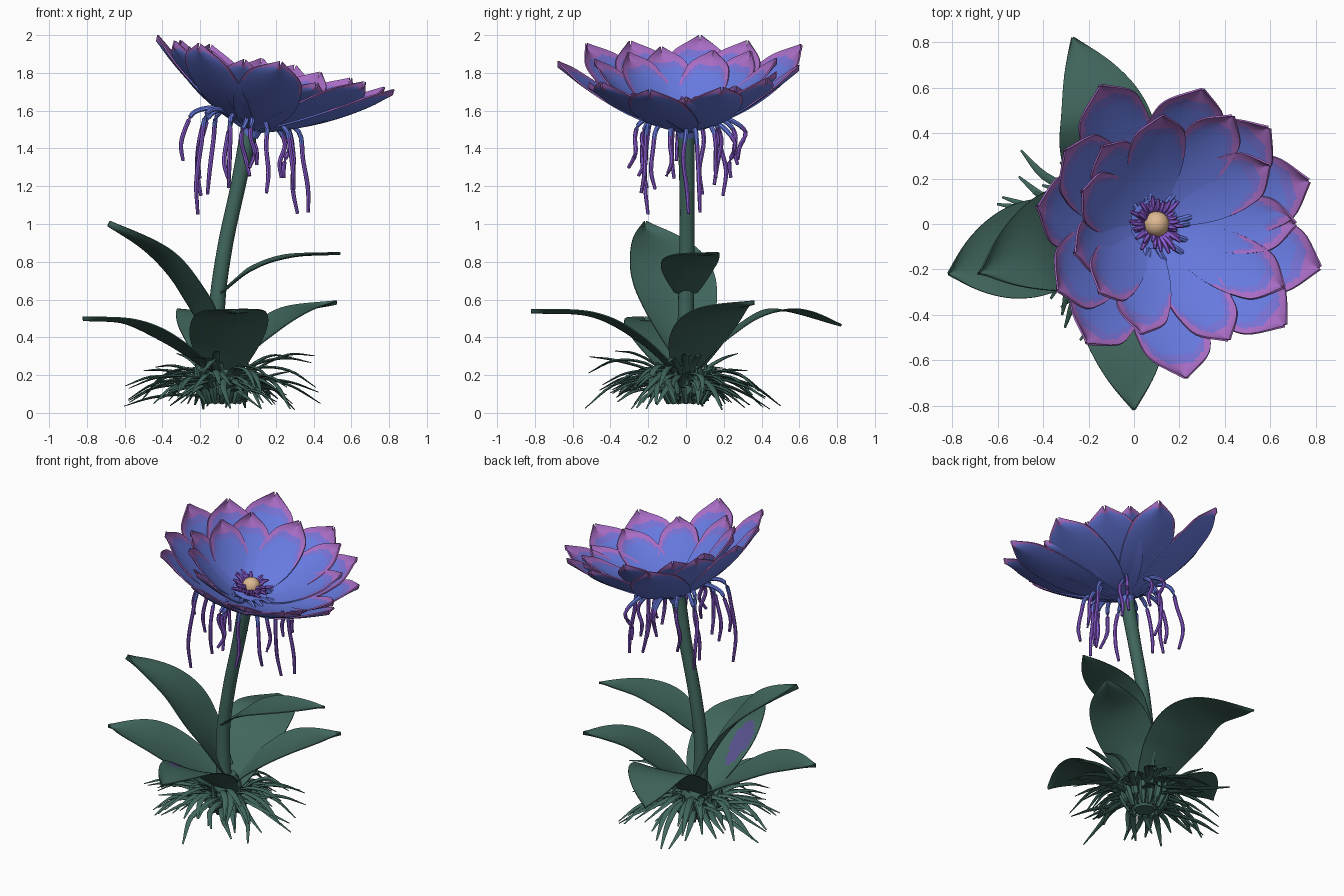
import bpy, math, random
from mathutils import Vector, Matrix

if "Cube" in bpy.data.objects:
    bpy.data.objects.remove(bpy.data.objects["Cube"])

random.seed(4)
V = Vector


def material(name, r, g, b):
    m = bpy.data.materials.new(name)
    lin = [((c / 255 + 0.055) / 1.055) ** 2.4 for c in (r, g, b)]
    m.diffuse_color = (*lin, 1)
    m.use_nodes = True
    m.node_tree.nodes["Principled BSDF"].inputs["Base Color"].default_value = m.diffuse_color
    return m


GREEN = material("leaf green", 64, 102, 93)
BLUE = material("petal blue", 103, 122, 224)
PERI = material("petal periwinkle", 118, 113, 212)
PINK = material("petal pink purple", 168, 108, 196)
PURPLE = material("tendril purple", 138, 90, 208)
CREAM = material("cream", 222, 184, 145)
SPOT = material("leaf purple", 86, 80, 138)


def spline(p, t):
    """Smooth curve through evenly spaced points or numbers, t in 0..1."""
    n = len(p) - 1
    i = min(int(t * n), n - 1)
    f = t * n - i
    a = p[i - 1] if i else p[0] * 2 - p[1]
    d = p[i + 2] if i + 2 <= n else p[n] * 2 - p[n - 1]
    b, c = p[i], p[i + 1]
    return (b * 2 + (c - a) * f + (a * 2 - b * 5 + c * 4 - d) * f * f
            + (b * 3 - a - c * 3 + d) * f ** 3) * 0.5


class Part:
    def __init__(self):
        self.v, self.f, self.m = [], [], []

    def grid(self, rows, pick=lambda u, v: 0, closed=False):
        o, n, k = len(self.v), len(rows), len(rows[0])
        for r in rows:
            self.v += [tuple(q) for q in r]
        cols = k if closed else k - 1
        for i in range(n - 1):
            for j in range(cols):
                j2 = (j + 1) % k
                self.f.append((o + i * k + j, o + i * k + j2,
                               o + (i + 1) * k + j2, o + (i + 1) * k + j))
                self.m.append(pick((i + 0.5) / (n - 1), 2 * (j + 0.5) / cols - 1))
        if closed:
            self.f += [tuple(o + j for j in reversed(range(k))),
                       tuple(o + (n - 1) * k + j for j in range(k))]
            self.m += [pick(0, 0), pick(1, 0)]

    def tube(self, pts, radii, steps=16, sides=8, pick=lambda u, v: 0, flat=1):
        rows = []
        for i in range(steps + 1):
            t = i / steps
            c = spline(pts, t)
            d = (spline(pts, min(1, t + .01)) - spline(pts, max(0, t - .01))).normalized()
            ref = V((0, 0, 1)) if abs(d.z) < .9 else V((1, 0, 0))
            a = d.cross(ref).normalized()
            b = a.cross(d)
            r = max(spline(radii, t), .001)
            rows.append([c + (a * math.cos(w) + b * math.sin(w) * flat) * r
                         for w in (-2 * math.pi * j / sides for j in range(sides))])
        self.grid(rows, pick, True)

    def finish(self, name, mats, thick=0, under=0):
        """thick makes a shell; under shifts the slot used on its lower side."""
        me = bpy.data.meshes.new(name)
        me.from_pydata(self.v, [], self.f)
        for m in mats:
            me.materials.append(m)
        me.polygons.foreach_set("material_index", self.m)
        ob = bpy.data.objects.new(name, me)
        bpy.context.collection.objects.link(ob)
        bpy.ops.object.select_all(action='DESELECT')
        ob.select_set(True)
        bpy.context.view_layer.objects.active = ob
        if thick:
            s = ob.modifiers.new("thickness", 'SOLIDIFY')
            s.thickness, s.offset, s.material_offset = thick, 0, under
            bpy.ops.object.modifier_apply(modifier=s.name)
        bpy.ops.object.shade_smooth_by_angle(angle=math.radians(50))
        return ob


# Stem
stem = Part()
stem.tube([V(p) for p in ((-.09, 0, .12), (-.11, 0, .35), (-.108, 0, .6), (-.065, .005, .9),
                          (0, .005, 1.2), (.06, 0, 1.5))],
          [.05, .046, .042, .04, .04, .046], 30, 16)
stem.finish("stem", [GREEN])

# Leaves: centre line, half width, cup
LEAF = [.4, .68, .9, 1, .98, .82, .5, .02]
leaves = {
    "leaf_left_tall": (((-.1, 0, .3), (-.24, -.05, .59), (-.42, -.11, .82), (-.69, -.22, .99)), .23, .03),
    "leaf_left_low": (((-.1, -.02, .18), (-.35, -.08, .36), (-.58, -.15, .47), (-.82, -.22, .49)), .21, .02),
    "leaf_front": (((-.08, -.03, .18), (-.06, -.25, .38), (-.03, -.5, .51), (0, -.82, .53)), .205, .02),
    "leaf_back": (((-.08, .03, .2), (-.1, .25, .42), (-.14, .5, .54), (-.27, .82, .46)), .215, .01),
    "leaf_right": (((-.06, 0, .2), (.12, .08, .4), (.31, .19, .53), (.52, .36, .575)), .185, .02),
    "leaf_upper": (((-.09, 0, .63), (.08, .01, .76), (.28, .05, .825), (.54, .16, .84)), .15, .01),
}
for name, (pts, half, cup) in leaves.items():
    p = [V(q) for q in pts]
    rows = []
    for i in range(33):
        t = i / 32
        d = spline(p, min(1, t + .02)) - spline(p, max(0, t - .02))
        side = d.cross(V((0, 0, 1))).normalized()
        up = side.cross(d).normalized()
        w = max(.003, half * spline(LEAF, t))
        rows.append([spline(p, t) + side * w * s + up * (cup * s * s)
                     for s in (j / 10 - 1 for j in range(21))])
    spot = (lambda u, v: int(((u - .46) / .2) ** 2 + ((v - .6) / .28) ** 2 < 1)) \
        if name == "leaf_front" else (lambda u, v: 0)
    leaf = Part()
    leaf.grid(rows, spot)
    leaf.finish(name, [GREEN, SPOT, GREEN, GREEN], .006, 2)

# Drooping blades around the base
grass = Part()
for i in range(80):
    a = i * 2.39996 + random.uniform(-.2, .2)
    z0 = random.uniform(.08, .2)
    R = random.uniform(.27, .54)
    z3 = random.uniform(.015, .15) if i % 7 else random.uniform(.2, .34)
    lift = random.uniform(.02, .08)
    pts = []
    for f, z in ((.14, z0), (.4, z0 * .7 + z3 * .3 + lift), (.72, z0 * .35 + z3 * .65 + lift), (1, z3)):
        a += random.uniform(-.13, .13)
        pts.append(V((-.085 + R * f * math.cos(a), -.02 + R * f * math.sin(a), z)))
    grass.tube(pts, [.016, .02, .018, .005], 12, 6, flat=.4)
grass.finish("base_grass", [GREEN])

# Crown and sheaths at the foot of the stem
crown = Part()
crown.tube([V((-.085, 0, z)) for z in (.05, .12, .2, .29)], [.06, .1, .1, .06], 10, 18)
for i in range(16):
    a = i * math.tau / 16
    d = V((math.cos(a), math.sin(a), 0))
    top = random.uniform(.2, .27)
    crown.tube([V((-.085, 0, z)) + d * r for r, z in ((.09, .05), (.13, .14), (.15, top))],
               [.012, .024, .006], 6, 6)
crown.finish("base_crown", [GREEN])

# Flower head frame, tilted toward +x
TILT = Matrix.Translation((.07, 0, 1.5)) @ Matrix.Rotation(math.radians(15), 4, 'Y')
PETAL = [.28, .53, .76, .93, 1, .97, .78, .04]


def petal(part, az, R, H, half, h0):
    rot = Matrix.Rotation(math.radians(az), 4, 'Z')
    rows = []
    for i in range(33):
        u = i / 32
        w = max(.003, half * spline(PETAL, u))
        r, h = .03 + (R - .03) * u, h0 + (H - h0) * (.55 * u + .45 * u * u)
        rows.append([TILT @ rot @ V((r, w * s, h + .03 * s * s * u))
                     for s in (1 - j / 11 for j in range(23))])

    def pick(u, v):  # pink margin fading toward the base, thin on the lower side
        side, tip = (1 - abs(v)) * half * spline(PETAL, u), (1 - u) * R
        k = max(0, min(1, (u - .5) / .4))
        d = min(side * 1.5, tip)
        return 2 if d < .022 * k else 3 if d < .055 * k else 1 if d < .11 * k else 0
    part.grid(rows, pick)


# Slots 0-3 are the upper side, 4-7 the lower side
PETALS = [BLUE, PERI, PINK, PINK, BLUE, BLUE, PINK, BLUE]
outer = Part()
for az, R, H in ((17, .65, .37), (-16, .70, .37), (-41, .68, .37), (-85, .68, .36), (-126, .65, .34),
                 (-150, .59, .32), (173, .61, .325), (146, .58, .33), (118, .69, .35), (77, .61, .36), (44, .61, .37)):
    petal(outer, az, R, H, .17, 0)
outer.finish("outer_petals", PETALS, .008, 4)

inner = Part()
for az, R, H in ((0, .58, .30), (-28, .59, .31), (-62, .58, .30), (-105, .5, .32), (60, .55, .36),
                 (95, .48, .35), (132, .46, .32), (160, .42, .3), (197, .45, .31), (224, .44, .31), (30, .52, .33)):
    petal(inner, az, R, H, .13, .03)
inner.finish("inner_petals", PETALS, .008, 4)

# Calyx under the flower
calyx = Part()
calyx.tube([TILT @ V((0, 0, h)) for h in (-.04, 0, .04, .08)], [.045, .058, .085, .11], 8, 20)
calyx.finish("calyx", [BLUE])

# Centre button
bpy.ops.mesh.primitive_uv_sphere_add(segments=24, ring_count=14, radius=.056,
                                     location=TILT @ V((0, 0, .115)))
button = bpy.context.object
button.name = "centre_button"
button.data.materials.append(CREAM)
bpy.ops.object.shade_smooth_by_angle()

# Stamens around the button
stamens = Part()
for i in range(36):
    a = i * math.tau / 36 + random.uniform(-.08, .08)
    R, h = random.uniform(.08, .14), random.uniform(.1, .15)
    stamens.tube([TILT @ V((math.cos(a) * r, math.sin(a) * r, z))
                  for r, z in ((.03, .06), (R * .65, h * .9), (R, h))], [.012, .013, .007], 6, 6)
stamens.finish("stamens", [PURPLE])

# Hanging tendrils, blue at the root and purple below
tendrils = Part()
for i in range(18):
    a = i * math.tau / 18 + random.uniform(-.15, .15)
    R, end = random.uniform(.2, .35), random.uniform(1.04, 1.36)
    pts = []
    for f, t, top in ((.15, 0, 1.52), (.5, .04, 1.575), (.85, .1, 1.54),
                      (1, .35, 0), (1.03, .7, 0), (1.0, 1, 0)):
        z = top or 1.56 + (end - 1.56) * t
        k = 0 if top else .025
        x, y = R * f * math.cos(a), R * f * math.sin(a)
        pts.append(V((.06 + x + random.uniform(-k, k), y - .02 + random.uniform(-k, k),
                      z - .22 * x * (1 - t))))
    tendrils.tube(pts, [.016, .014, .013, .012, .012, .009], 20, 7, pick=lambda u, v: int(u > .5))
tendrils.finish("tendrils", [BLUE, PURPLE])
